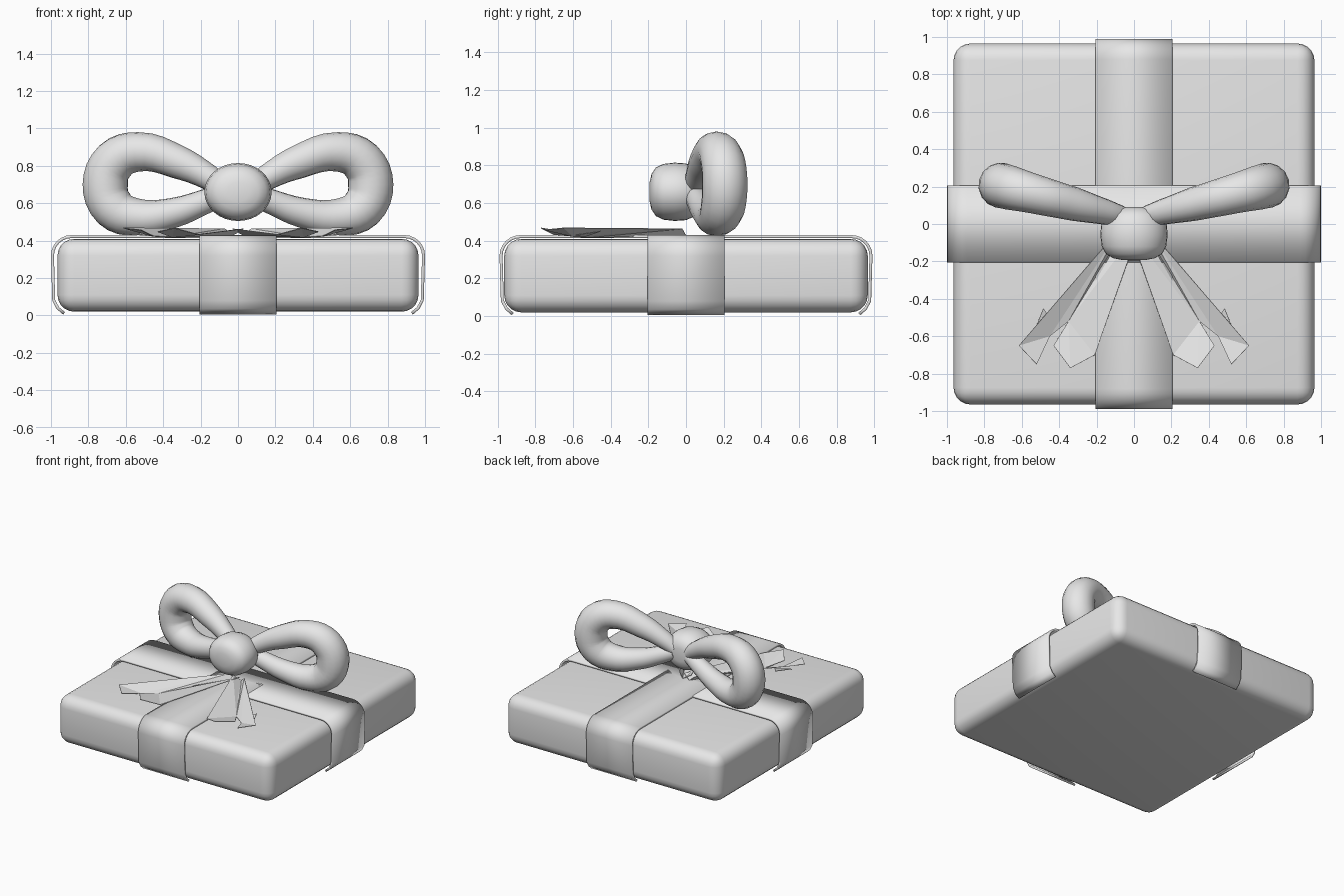
import bpy, bmesh, math
from mathutils import Matrix

old = bpy.data.objects.get("Cube")
if old:
    bpy.data.objects.remove(old, do_unlink=True)

grey = bpy.data.materials.new("light_grey")
grey.use_nodes = True
grey.diffuse_color = (0.8, 0.8, 0.8, 1)
grey.node_tree.nodes["Principled BSDF"].inputs["Base Color"].default_value = (0.8, 0.8, 0.8, 1)


def select(obj):
    bpy.ops.object.select_all(action='DESELECT')
    obj.select_set(True)
    bpy.context.view_layer.objects.active = obj


def finish(name, bm, angle=None):
    bmesh.ops.recalc_face_normals(bm, faces=bm.faces)
    mesh = bpy.data.meshes.new(name)
    bm.to_mesh(mesh)
    bm.free()
    mesh.materials.append(grey)
    obj = bpy.data.objects.new(name, mesh)
    bpy.context.collection.objects.link(obj)
    if angle:
        select(obj)
        bpy.ops.object.shade_smooth_by_angle(angle=math.radians(angle))
    return obj


def make_box():
    bm = bmesh.new()
    bmesh.ops.create_cube(bm, size=1, matrix=Matrix.Translation((0, 0, 0.215))
                          @ Matrix.Diagonal((1.93, 1.93, 0.39, 1)))
    bmesh.ops.bevel(bm, geom=bm.edges[:], offset=0.09, segments=5,
                    profile=0.5, affect='EDGES')
    finish("gift_box", bm, 40)


def make_band(name, half_length, along_y):
    # half profile from the curled lower lip up to the flat top
    arc = [(half_length - 0.11 + 0.11 * math.cos(a), 0.32 + 0.11 * math.sin(a))
           for a in (math.radians(15 * i) for i in range(7))]
    side = [(half_length - 0.065, 0.005), (half_length - 0.03, 0.035),
            (half_length - 0.007, 0.08)] + arc
    profile = side + [(-u, z) for u, z in reversed(side)]
    bm = bmesh.new()
    rows = []
    for u, z in profile:
        rows.append([bm.verts.new((w, u, z) if along_y else (u, w, z))
                     for w in (-0.205, 0.205)])
    for a, b in zip(rows, rows[1:]):
        bm.faces.new((a[0], a[1], b[1], b[0]))
    obj = finish(name, bm, 40)
    # keep the strip's thickness inside its outer profile
    if obj.data.polygons[len(profile) // 2 - 1].normal.z < 0:
        obj.data.flip_normals()
    thick = obj.modifiers.new("thickness", 'SOLIDIFY')
    thick.thickness = 0.016
    thick.offset = -1


def make_knot():
    profile = [(-0.195, 0), (-0.193, 0.06), (-0.183, 0.11), (-0.16, 0.15),
               (-0.12, 0.172), (-0.06, 0.18), (0, 0.175), (0.05, 0.15),
               (0.08, 0.11), (0.09, 0.06), (0.09, 0)]
    bm = bmesh.new()
    verts = [bm.verts.new((r, y, 0)) for y, r in profile]
    edges = [bm.edges.new(pair) for pair in zip(verts, verts[1:])]
    bmesh.ops.spin(bm, geom=verts + edges, cent=(0, 0, 0), axis=(0, 1, 0),
                   angle=2 * math.pi, steps=32)
    bmesh.ops.remove_doubles(bm, verts=bm.verts, dist=0.0005)
    bmesh.ops.scale(bm, vec=(1, 1, 0.86), verts=bm.verts)
    bmesh.ops.translate(bm, vec=(0, 0, 0.66), verts=bm.verts)
    finish("bow_knot", bm, 60)


def make_loop(name, side):
    # x, z and tube radius along the loop
    path = [(0.07, 0.68, 0.055), (0.15, 0.735, 0.068), (0.32, 0.82, 0.09),
            (0.53, 0.875, 0.105), (0.66, 0.825, 0.118), (0.71, 0.70, 0.122),
            (0.665, 0.575, 0.118), (0.54, 0.525, 0.1), (0.34, 0.55, 0.08),
            (0.16, 0.615, 0.065), (0.07, 0.65, 0.055)]
    curve = bpy.data.curves.new(name, 'CURVE')
    curve.dimensions = '3D'
    curve.bevel_depth = 1
    curve.bevel_resolution = 6
    curve.resolution_u = 4
    curve.use_fill_caps = True
    spline = curve.splines.new('BEZIER')
    spline.bezier_points.add(len(path) - 1)
    for point, (x, z, r) in zip(spline.bezier_points, path):
        point.co = (side * x, 0.025 + 0.255 * x, z)
        point.radius = r
        point.handle_left_type = point.handle_right_type = 'AUTO'
    curve.materials.append(grey)
    obj = bpy.data.objects.new(name, curve)
    bpy.context.collection.objects.link(obj)
    select(obj)
    bpy.ops.object.convert(target='MESH')
    bpy.ops.object.shade_smooth_by_angle(angle=math.radians(50))


def make_tail(name, side):
    # creased fan with a jagged free end
    root = [(0.07, -0.02, 0.465), (0.03, 0, 0.43), (-0.03, -0.02, 0.465)]
    tips = [(0.615, -0.65, 0.47), (0.52, -0.75, 0.46), (0.45, -0.60, 0.425),
            (0.35, -0.52, 0.42), (0.43, -0.65, 0.45), (0.34, -0.77, 0.47),
            (0.21, -0.70, 0.435)]
    bm = bmesh.new()
    a, b, c = [bm.verts.new((side * x, y, z)) for x, y, z in root]
    t = [bm.verts.new((side * x, y, z)) for x, y, z in tips]
    for face in ((a, t[0], t[2]), (t[0], t[1], t[2]), (a, t[2], t[3]),
                 (a, t[3], b), (b, t[3], c), (c, t[3], t[6]),
                 (t[3], t[4], t[5]), (t[3], t[5], t[6])):
        bm.faces.new(face)
    # folded tip showing beside the outer edge
    bm.faces.new([bm.verts.new((side * x, y, z)) for x, y, z in
                  ((0.42, -0.54, 0.42), (0.485, -0.45, 0.45), (0.54, -0.59, 0.43))])
    obj = finish(name, bm)
    thick = obj.modifiers.new("thickness", 'SOLIDIFY')
    thick.thickness = 0.004


make_box()
make_band("cross_ribbon", 1.0, False)
make_band("lengthwise_ribbon", 0.99, True)
make_knot()
for label, sign in (("left", 1), ("right", -1)):
    make_loop(label + "_bow_loop", sign)
    make_tail(label + "_ribbon_tail", sign)
